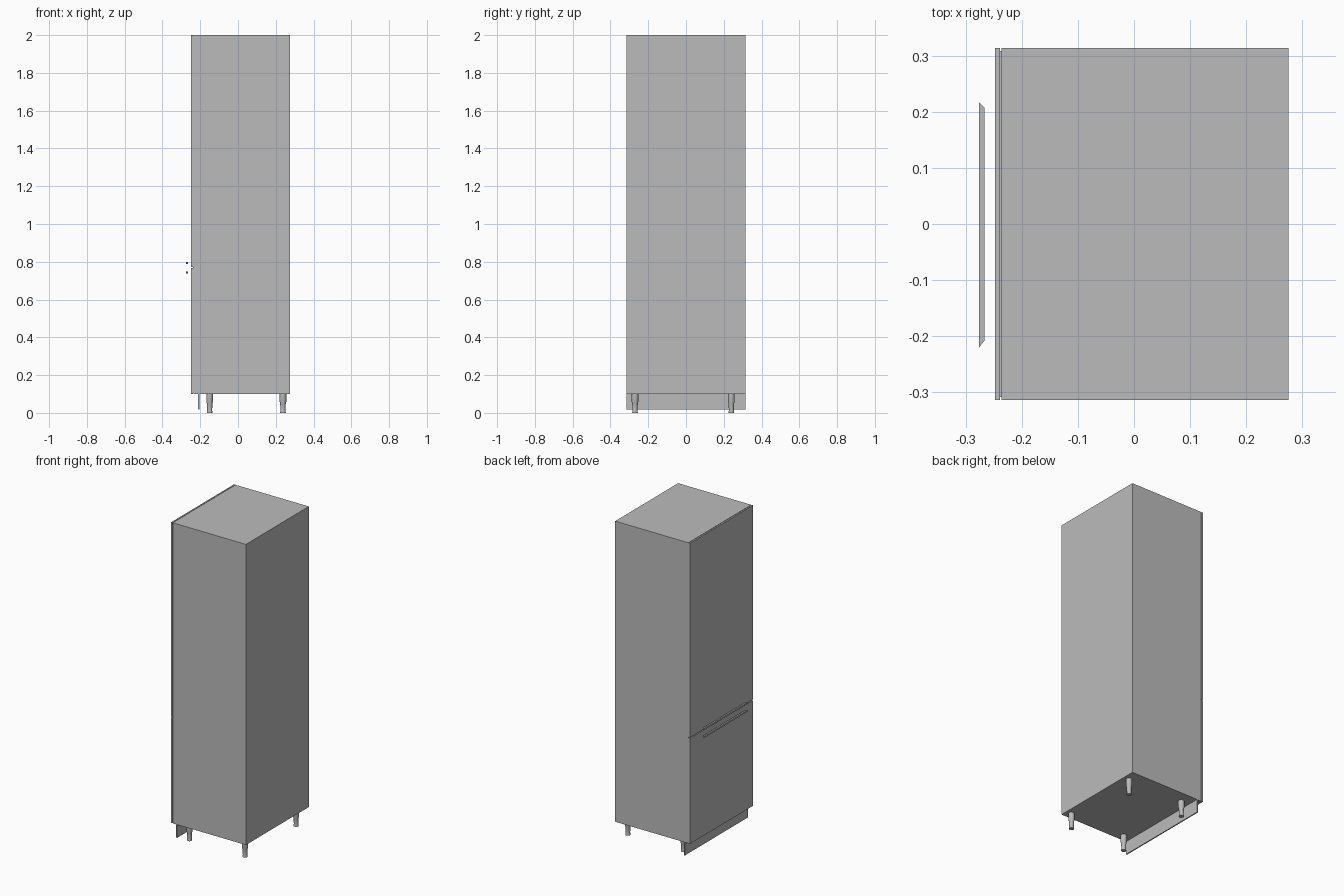
import bpy, bmesh

if "Cube" in bpy.data.objects:
    bpy.data.objects.remove(bpy.data.objects["Cube"], do_unlink=True)

# One flat grey finish
grey = bpy.data.materials.new("appliance grey")
grey.use_nodes = True
grey.diffuse_color = (0.5, 0.5, 0.5, 1)
grey.node_tree.nodes["Principled BSDF"].inputs["Base Color"].default_value = (0.5, 0.5, 0.5, 1)


def finish(name, bm):
    bmesh.ops.recalc_face_normals(bm, faces=bm.faces)
    mesh = bpy.data.meshes.new(name)
    bm.to_mesh(mesh)
    bm.free()
    mesh.materials.append(grey)
    obj = bpy.data.objects.new(name, mesh)
    bpy.context.collection.objects.link(obj)
    return obj


def prism(name, outline, z0, z1):
    """Extrude an xy outline from z0 up to z1."""
    bm = bmesh.new()
    face = bm.faces.new([bm.verts.new((x, y, z0)) for x, y in outline])
    grown = bmesh.ops.extrude_face_region(bm, geom=[face])["geom"]
    bmesh.ops.translate(bm, vec=(0, 0, z1 - z0),
                        verts=[v for v in grown if isinstance(v, bmesh.types.BMVert)])
    return finish(name, bm)


def box(name, x0, x1, z0, z1, half_y=0.314):
    return prism(name, [(x0, -half_y), (x1, -half_y), (x1, half_y), (x0, half_y)], z0, z1)


def leg(name, x, y):
    """Turned leg: a wide collar, tapered shaft and foot."""
    profile = [(0.018, 0.1), (0.018, 0.06), (0.015, 0.05), (0.013, 0.015), (0.015, 0.0)]
    bm = bmesh.new()
    rings = []
    for radius, z in profile:
        ring = bmesh.ops.create_circle(bm, segments=16, radius=radius)["verts"]
        bmesh.ops.translate(bm, verts=ring, vec=(x, y, z))
        rings.append(ring)
    for a, b in zip(rings, rings[1:]):
        for i in range(len(a)):
            j = (i + 1) % len(a)
            bm.faces.new((a[i], a[j], b[j], b[i]))
    bm.faces.new(rings[0])
    bm.faces.new(rings[-1])
    obj = finish(name, bm)
    bpy.ops.object.select_all(action="DESELECT")
    obj.select_set(True)
    bpy.context.view_layer.objects.active = obj
    bpy.ops.object.shade_smooth_by_angle()


# Cabinet with two doors on its -x side
box("cabinet", -0.236, 0.275, 0.1, 2.0)
box("upper_door", -0.248, -0.239, 0.772, 2.0)
box("lower_door", -0.248, -0.239, 0.1, 0.766)
box("door_seal", -0.239, -0.236, 0.105, 1.995, 0.308)

# Slim bar handles with chamfered ends, either side of the door gap
bar = [(-0.276, -0.22), (-0.266, -0.207), (-0.266, 0.207), (-0.276, 0.217)]
for name, z in (("upper_handle", 0.794), ("lower_handle", 0.744)):
    prism(name, bar, z - 0.005, z + 0.005)

# Plinth board and legs
box("plinth", -0.212, -0.205, 0.017, 0.1)
for xname, x in (("door_side", -0.15), ("rear_side", 0.238)):
    for yname, y in (("right", -0.27), ("left", 0.24)):
        leg(f"{xname}_{yname}_leg", x, y)
